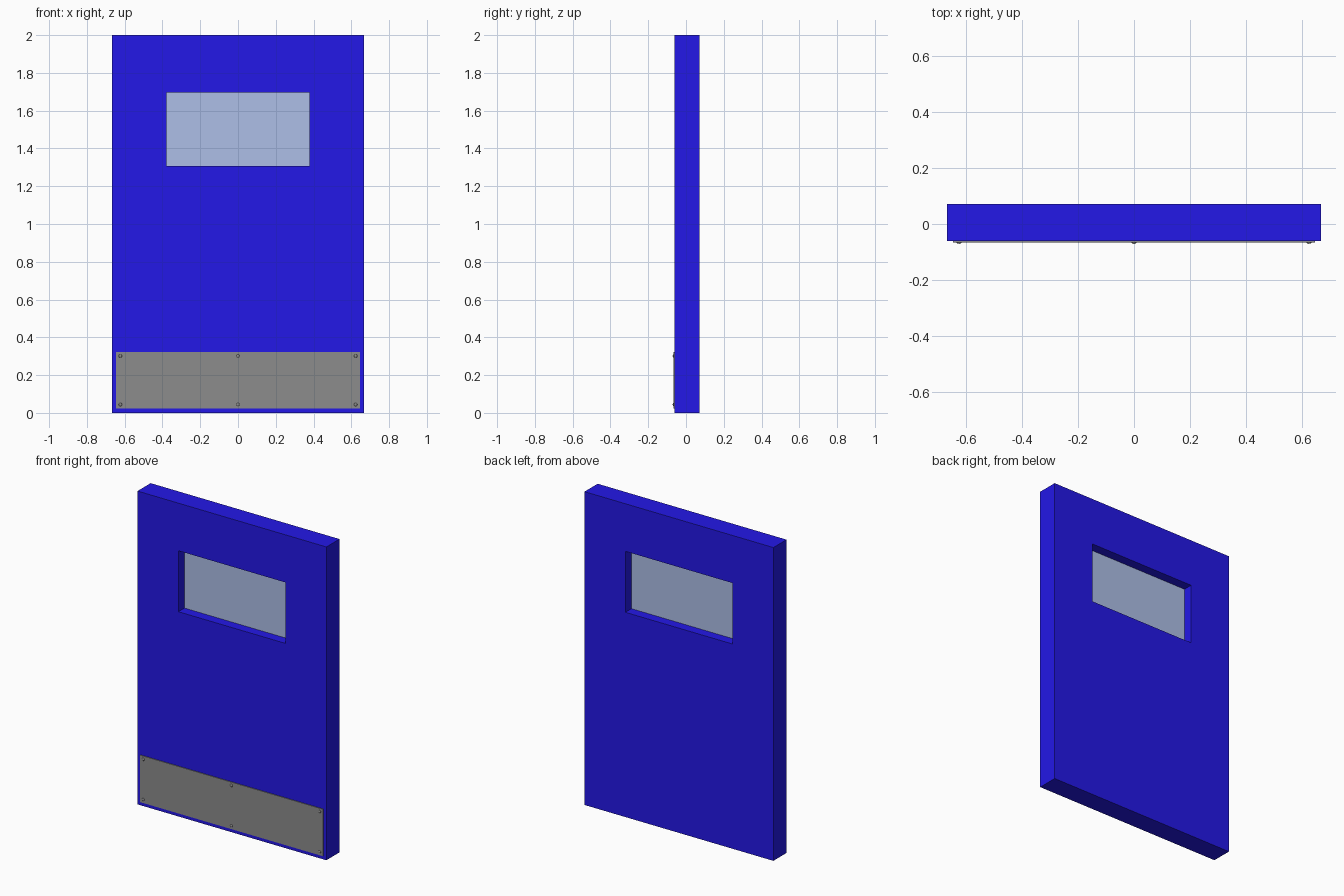
import bpy, bmesh, math
from mathutils import Matrix

if "Cube" in bpy.data.objects:
    bpy.data.objects.remove(bpy.data.objects["Cube"])


def material(name, rgb):
    m = bpy.data.materials.new(name)
    m.diffuse_color = (*rgb, 1.0)
    m.use_nodes = True
    m.node_tree.nodes["Principled BSDF"].inputs["Base Color"].default_value = m.diffuse_color
    return m


BLUE = material("blue paint", (0.017, 0.009, 0.80))
GLASS = material("pale glass", (0.42, 0.52, 0.80))
STEEL = material("grey steel", (0.262, 0.262, 0.262))


def add_object(name, bm, mat):
    me = bpy.data.meshes.new(name)
    bmesh.ops.recalc_face_normals(bm, faces=bm.faces)
    bm.to_mesh(me)
    bm.free()
    me.materials.append(mat)
    ob = bpy.data.objects.new(name, me)
    bpy.context.collection.objects.link(ob)
    return ob


def box(name, lo, hi, mat):
    bm = bmesh.new()
    bmesh.ops.create_cube(bm, size=1)
    for v in bm.verts:
        v.co = [lo[i] if v.co[i] < 0 else hi[i] for i in range(3)]
    return add_object(name, bm, mat)


FRONT, BACK = -0.061, 0.071

# Door slab: a 3 x 3 grid of panels with the middle left open, then extruded
xs = (-0.667, -0.378, 0.378, 0.667)
zs = (0.0, 1.307, 1.696, 2.0)
bm = bmesh.new()
grid = [[bm.verts.new((x, FRONT, z)) for x in xs] for z in zs]
for r in range(3):
    for c in range(3):
        if (r, c) != (1, 1):
            bm.faces.new((grid[r][c], grid[r][c + 1], grid[r + 1][c + 1], grid[r + 1][c]))
ext = bmesh.ops.extrude_face_region(bm, geom=bm.faces[:], use_keep_orig=True)
for g in ext["geom"]:
    if isinstance(g, bmesh.types.BMVert):
        g.co.y = BACK
add_object("door_slab", bm, BLUE)

# Window pane set midway in the opening
mid = (FRONT + BACK) / 2
box("window_pane", (xs[1], mid - 0.005, zs[1]), (xs[2], mid + 0.005, zs[2]), GLASS)

# Kick plate on the front
PLATE = FRONT - 0.005
box("kick_plate", (-0.645, PLATE, 0.022), (0.645, FRONT, 0.322), STEEL)

# Domed screws in two rows of three
for x in (-0.623, 0.0, 0.623):
    for z in (0.044, 0.301):
        bm = bmesh.new()
        place = Matrix.Translation((x, PLATE, z)) @ Matrix.Rotation(math.pi / 2, 4, 'X')
        bmesh.ops.create_uvsphere(bm, u_segments=16, v_segments=8, radius=0.009,
                                  matrix=place @ Matrix.Diagonal((1, 1, 0.5, 1)))
        screw = add_object("plate_screw", bm, STEEL)
        for p in screw.data.polygons:
            p.use_smooth = True
